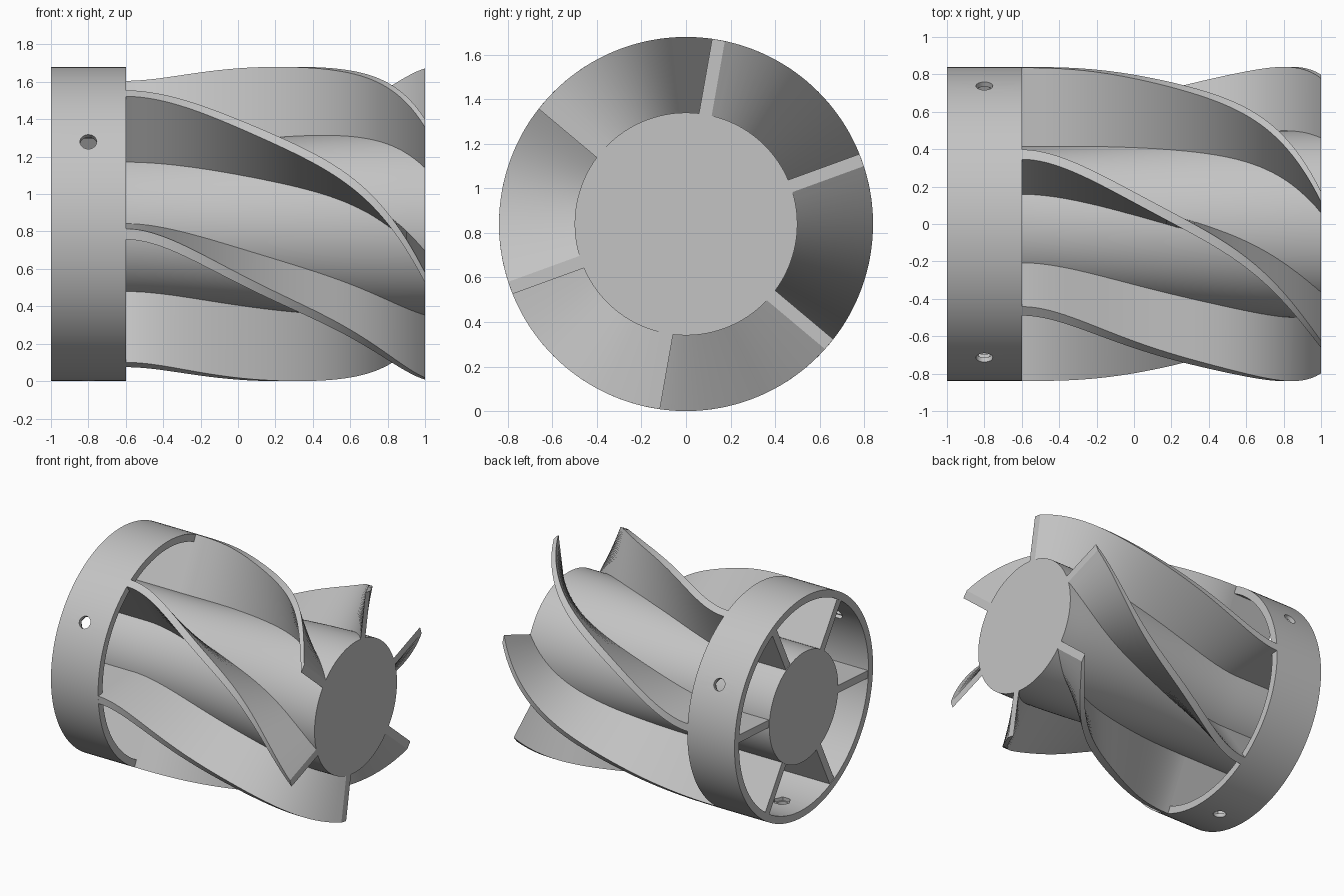
import bpy, bmesh, math
from mathutils import Matrix, Vector

cube = bpy.data.objects.get("Cube")
if cube:
    bpy.data.objects.remove(cube, do_unlink=True)

R = 0.84          # outer radius and axis height
RING_IN = 0.785   # ring bore
RING_END = -0.6   # where the ring stops and the blades run free

grey = bpy.data.materials.new("light_grey")
grey.use_nodes = True
colour = (0.55, 0.55, 0.55, 1)
grey.diffuse_color = colour
grey.node_tree.nodes["Principled BSDF"].inputs["Base Color"].default_value = colour


def finish(name, bm):
    bmesh.ops.remove_doubles(bm, verts=bm.verts, dist=1e-5)
    bmesh.ops.recalc_face_normals(bm, faces=bm.faces)
    mesh = bpy.data.meshes.new(name)
    bm.to_mesh(mesh)
    bm.free()
    ob = bpy.data.objects.new(name, mesh)
    mesh.materials.append(grey)
    bpy.context.collection.objects.link(ob)
    return ob


def shade(ob, degrees=35):
    bpy.ops.object.select_all(action='DESELECT')
    ob.select_set(True)
    bpy.context.view_layer.objects.active = ob
    bpy.ops.object.shade_smooth_by_angle(angle=math.radians(degrees))


def lathe(name, profile, closed, steps=128):
    """Spin an (x, radius) profile around the long axis."""
    bm = bmesh.new()
    verts = [bm.verts.new((x, r, R)) for x, r in profile]
    pairs = list(zip(verts, verts[1:]))
    if closed:
        pairs.append((verts[-1], verts[0]))
    edges = [bm.edges.new(p) for p in pairs]
    bmesh.ops.spin(bm, geom=verts + edges, cent=(0, 0, R), axis=(1, 0, 0),
                   angle=math.tau, steps=steps, use_merge=False)
    return finish(name, bm)


def hub_radius(x):
    """Straight shaft that swells smoothly towards the free end."""
    t = min(max((x - RING_END) / 1.5, 0), 1)
    return 0.418 + 0.082 * t * t * (3 - 2 * t)


def blade_angle(x):
    """Straight inside the ring, then a twist that steepens to the free end."""
    u = max((x - RING_END) / 1.6, 0)
    return math.radians(3.7 + 76.3 * (2.94 * u ** 2 - 4.82 * u ** 3 + 2.88 * u ** 4))


# Hub
stations = [-1 + i / 20 for i in range(41)]
hub = lathe("hub", [(-1, 0)] + [(x, hub_radius(x)) for x in stations] + [(1, 0)], False)
shade(hub)

# Mounting ring
ring = lathe("mounting_ring", [(-1, RING_IN), (-1, R), (RING_END, R), (RING_END, RING_IN)], True)

# Screw holes with hexagonal pockets on the inside of the ring
for i in range(3):
    a = math.radians(28.4 + 120 * i)
    out = Vector((0, math.cos(a), math.sin(a)))
    for name, sides, rad, dist in (("hole_cutter", 32, 0.045, 0.81),
                                   ("pocket_cutter", 6, 0.062, 0.71)):
        bm = bmesh.new()
        turn = out.to_track_quat('Z', 'X').to_matrix().to_4x4()
        place = Matrix.Translation(Vector((-0.8, 0, R)) + out * dist)
        bmesh.ops.create_cone(bm, cap_ends=True, segments=sides, radius1=rad,
                              radius2=rad, depth=0.2, matrix=place @ turn)
        cutter = finish(name, bm)
        mod = ring.modifiers.new(name, 'BOOLEAN')
        mod.operation = 'DIFFERENCE'
        mod.solver = 'EXACT'
        mod.object = cutter
        bpy.context.view_layer.objects.active = ring
        bpy.ops.object.modifier_apply(modifier=mod.name)
        bpy.data.objects.remove(cutter, do_unlink=True)
shade(ring)


# Spiral blades
def blade(name, turn):
    bm = bmesh.new()
    inside = [(-0.995, RING_IN + 0.02), (RING_END, RING_IN + 0.02)]
    free = [(RING_END + 1.6 * i / 64, R) for i in range(65)]
    rows = []
    for x, top in inside + free:
        a = blade_angle(x) + turn
        radial = Vector((0, math.cos(a), math.sin(a)))
        side = Vector((0, -math.sin(a), math.cos(a))) * 0.029
        root = hub_radius(x) - 0.03
        tip = math.sqrt(top ** 2 - side.length_squared)
        centre = Vector((x, 0, R))
        rows.append([bm.verts.new(centre + radial * r + side * s)
                     for r, s in ((root, -1), (tip, -1), (tip, 1), (root, 1))])
    for p, q in zip(rows, rows[1:]):
        for k in range(4):
            n = (k + 1) % 4
            bm.faces.new((p[k], p[n], q[n], q[k]))
    bm.faces.new(rows[0])
    bm.faces.new(rows[-1])
    shade(finish(name, bm), 15)


for i in range(6):
    blade(f"blade_{i + 1}", math.radians(60 * i))
